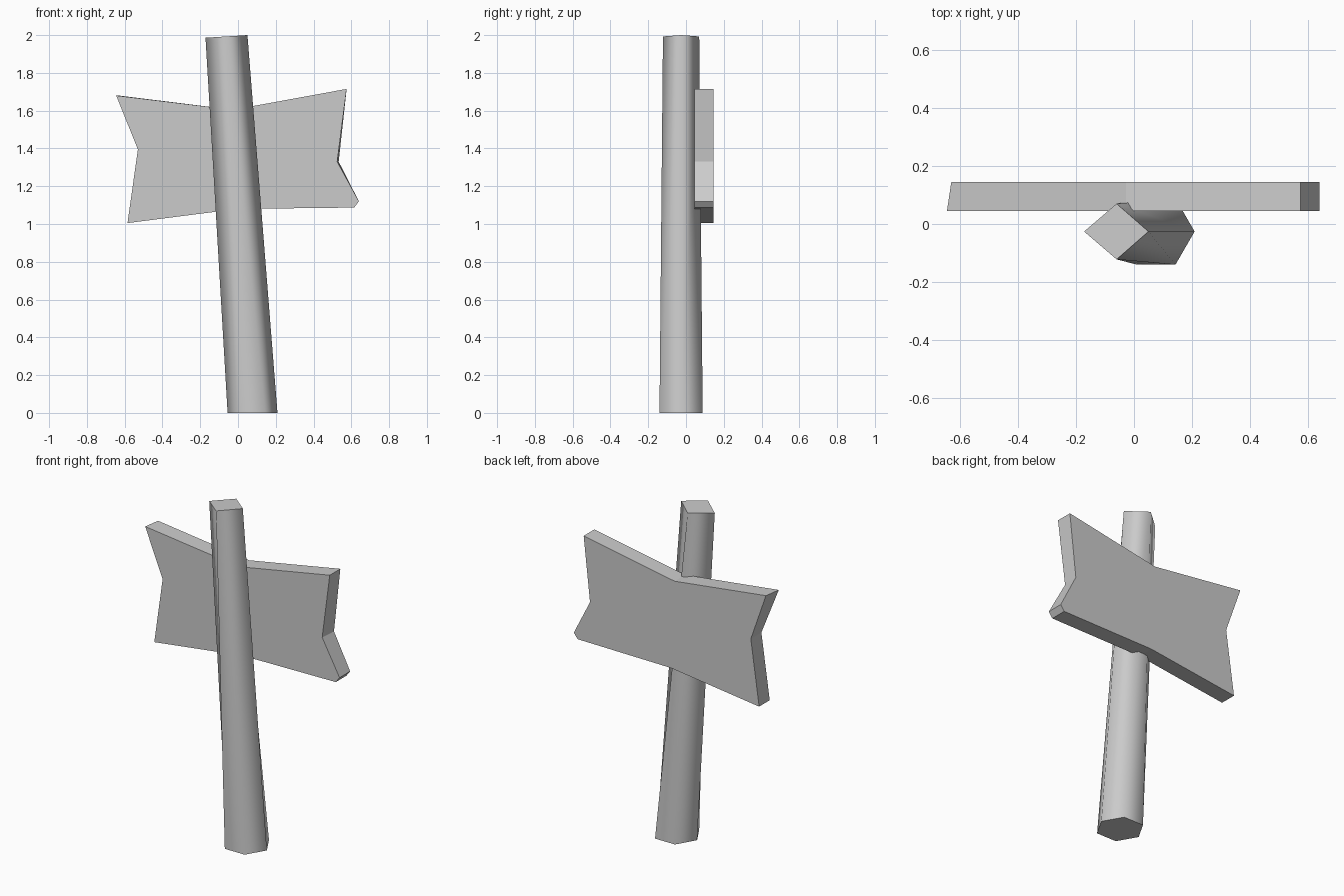
import bpy
import bmesh
from math import cos, sin, pi

cube = bpy.data.objects.get("Cube")
if cube:
    bpy.data.objects.remove(cube, do_unlink=True)

grey = bpy.data.materials.new("plain_grey")
grey.use_nodes = True
grey.diffuse_color = (0.6, 0.6, 0.6, 1)
grey.node_tree.nodes["Principled BSDF"].inputs["Base Color"].default_value = (0.6, 0.6, 0.6, 1)


def finish(name, bm):
    bmesh.ops.recalc_face_normals(bm, faces=bm.faces)
    mesh = bpy.data.meshes.new(name)
    bm.to_mesh(mesh)
    bm.free()
    mesh.materials.append(grey)
    obj = bpy.data.objects.new(name, mesh)
    bpy.context.collection.objects.link(obj)
    return obj


# Leaning post: hexagonal foot tapering to a four-sided, slightly tilted top
bm = bmesh.new()
foot = [bm.verts.new((0.077 + 0.132 * cos(i * pi / 3), -0.026 + 0.132 * sin(i * pi / 3), 0))
        for i in range(6)]
right, back, left, front = [bm.verts.new(p) for p in (
    (0.05, -0.026, 2.0), (-0.06, 0.07, 1.993), (-0.172, -0.026, 1.986), (-0.06, -0.122, 1.993))]
top = [right, back, back, left, front, front]
for i in range(6):
    j = (i + 1) % 6
    corners = [foot[i], foot[j], top[j]]
    if top[i] is not top[j]:
        corners.append(top[i])
    bm.faces.new(corners).smooth = True
for cap in (bm.faces.new(foot[::-1]), bm.faces.new((right, back, left, front))):
    for edge in cap.edges:
        edge.smooth = False
finish("post", bm)

# Sign board: notched outline with a clipped lower corner
outline = [(-0.645, 1.68), (-0.53, 1.395), (-0.585, 1.005), (0, 1.08), (0.615, 1.087),
           (0.64, 1.12), (0.525, 1.33), (0.575, 1.715), (-0.027, 1.605)]
bm = bmesh.new()
near = [bm.verts.new((x, 0.045, z)) for x, z in outline]
far = [bm.verts.new((x, 0.145, z)) for x, z in outline]
far[0].co.x += 0.015   # slightly skewed upper corner
far[6].co.x += 0.008   # slightly skewed notch
bm.faces.new(near)
bm.faces.new(far[::-1])
for i in range(len(outline)):
    j = (i + 1) % len(outline)
    bm.faces.new((near[i], far[i], far[j], near[j]))
finish("sign_board", bm)
